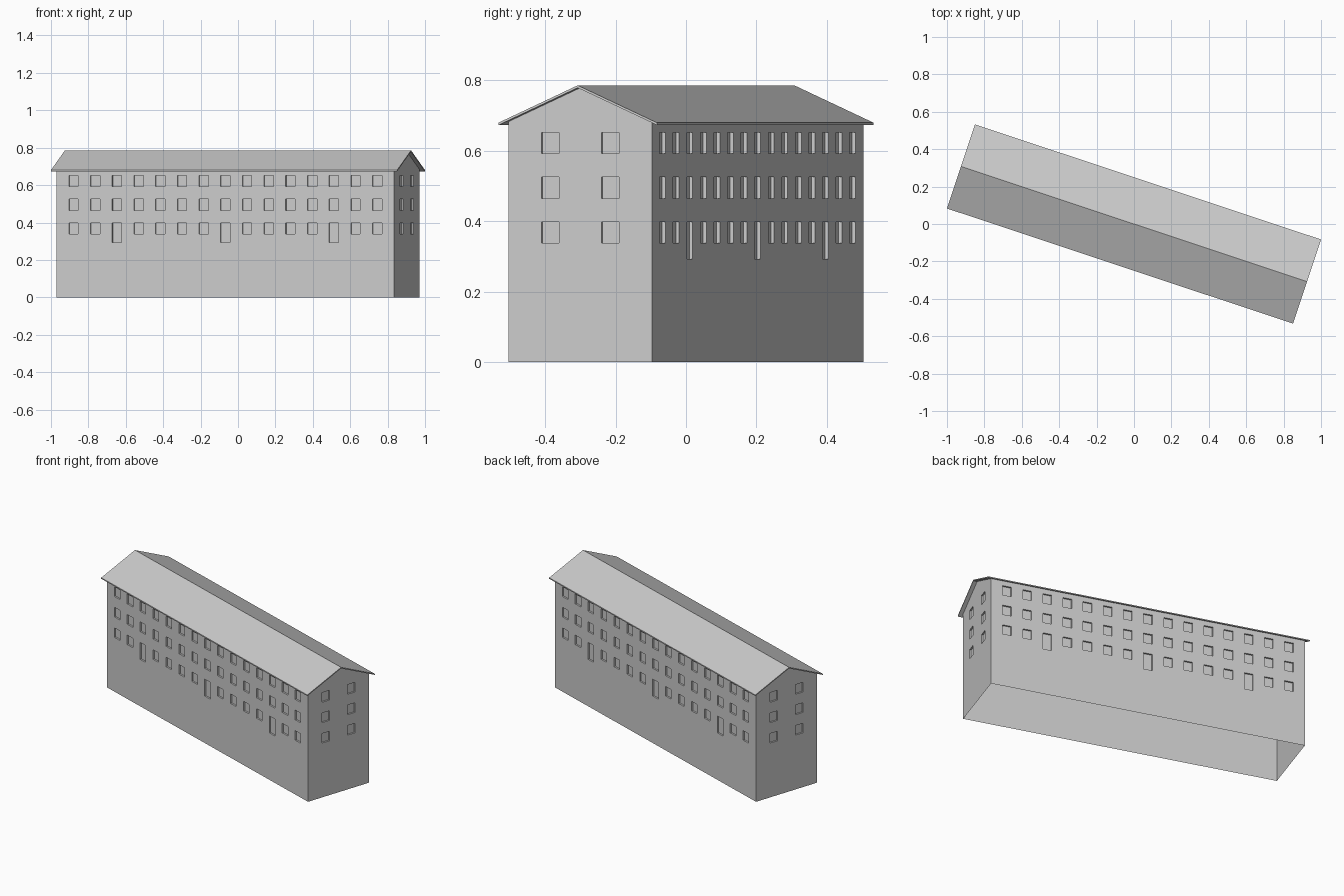
import bpy, bmesh, math
from mathutils import Matrix, Vector

if "Cube" in bpy.data.objects:
    bpy.data.objects.remove(bpy.data.objects["Cube"])

ANGLE = math.radians(-18.4)
HL, HW = 0.9515, 0.2145      # half length / half width of the walls
RL, RW = 0.975, 0.237        # half length / half width of the roof
RIDGE, EAVE, THICK = 0.786, 0.680, 0.007
SLOPE = (RIDGE - EAVE) / RW
DEPTH, WIN = 0.010, 0.053


def extrude_profile(name, profile, half_len):
    """Extrude a (y, z) profile along x, turned to the building's heading."""
    bm = bmesh.new()
    face = bm.faces.new([bm.verts.new((-half_len, y, z)) for y, z in profile])
    res = bmesh.ops.extrude_face_region(bm, geom=[face])
    verts = [v for v in res["geom"] if isinstance(v, bmesh.types.BMVert)]
    bmesh.ops.translate(bm, verts=verts, vec=(2 * half_len, 0, 0))
    bmesh.ops.recalc_face_normals(bm, faces=bm.faces)
    return finish(name, bm)


def finish(name, bm):
    mesh = bpy.data.meshes.new(name)
    bm.to_mesh(mesh)
    bm.free()
    ob = bpy.data.objects.new(name, mesh)
    bpy.context.collection.objects.link(ob)
    ob.rotation_euler.z = ANGLE
    return ob


def add_box(bm, centre, size):
    m = Matrix.Translation(Vector(centre)) @ Matrix.Diagonal((*size, 1))
    bmesh.ops.create_cube(bm, size=1, matrix=m)


# Gabled wall block
apex = RIDGE - THICK
walls = extrude_profile("walls", [
    (-HW, 0), (HW, 0), (HW, apex - SLOPE * HW), (0, apex), (-HW, apex - SLOPE * HW)], HL)

# Window and door recesses on all four sides
rows = [(0.338, 0.397), (0.465, 0.525), (0.592, 0.652)]
bm = bmesh.new()
for side in (-1, 1):
    for r, (z0, z1) in enumerate(rows):
        for i in range(15):
            low = 0.292 if r == 0 and i in (2, 7, 12) else z0
            add_box(bm, ((i - 7) * 0.1222, side * HW, (low + z1) / 2),
                    (WIN, 2 * DEPTH, z1 - low))
        for y in (-0.09, 0.09):
            add_box(bm, (side * HL, y, (z0 + z1) / 2), (2 * DEPTH, WIN, z1 - z0))
cutter = finish("recess_cutter", bm)
cutter.hide_render = True

mod = walls.modifiers.new("recesses", 'BOOLEAN')
mod.operation = 'DIFFERENCE'
mod.solver = 'EXACT'
mod.object = cutter
bpy.context.view_layer.objects.active = walls
walls.select_set(True)
bpy.ops.object.modifier_apply(modifier=mod.name)
bpy.data.objects.remove(cutter)

# Open underside, and open top beneath the roof
bm = bmesh.new()
bm.from_mesh(walls.data)
gone = [f for f in bm.faces
        if all(v.co.z < 0.001 for v in f.verts) or (f.normal.z > 0.5 and f.calc_center_median().z > 0.67)]
bmesh.ops.delete(bm, geom=gone, context='FACES')
bm.to_mesh(walls.data)
bm.free()

# Thin overhanging gable roof
extrude_profile("roof", [
    (-RW, EAVE), (0, RIDGE), (RW, EAVE),
    (RW, EAVE - THICK), (0, RIDGE - THICK), (-RW, EAVE - THICK)], RL)
